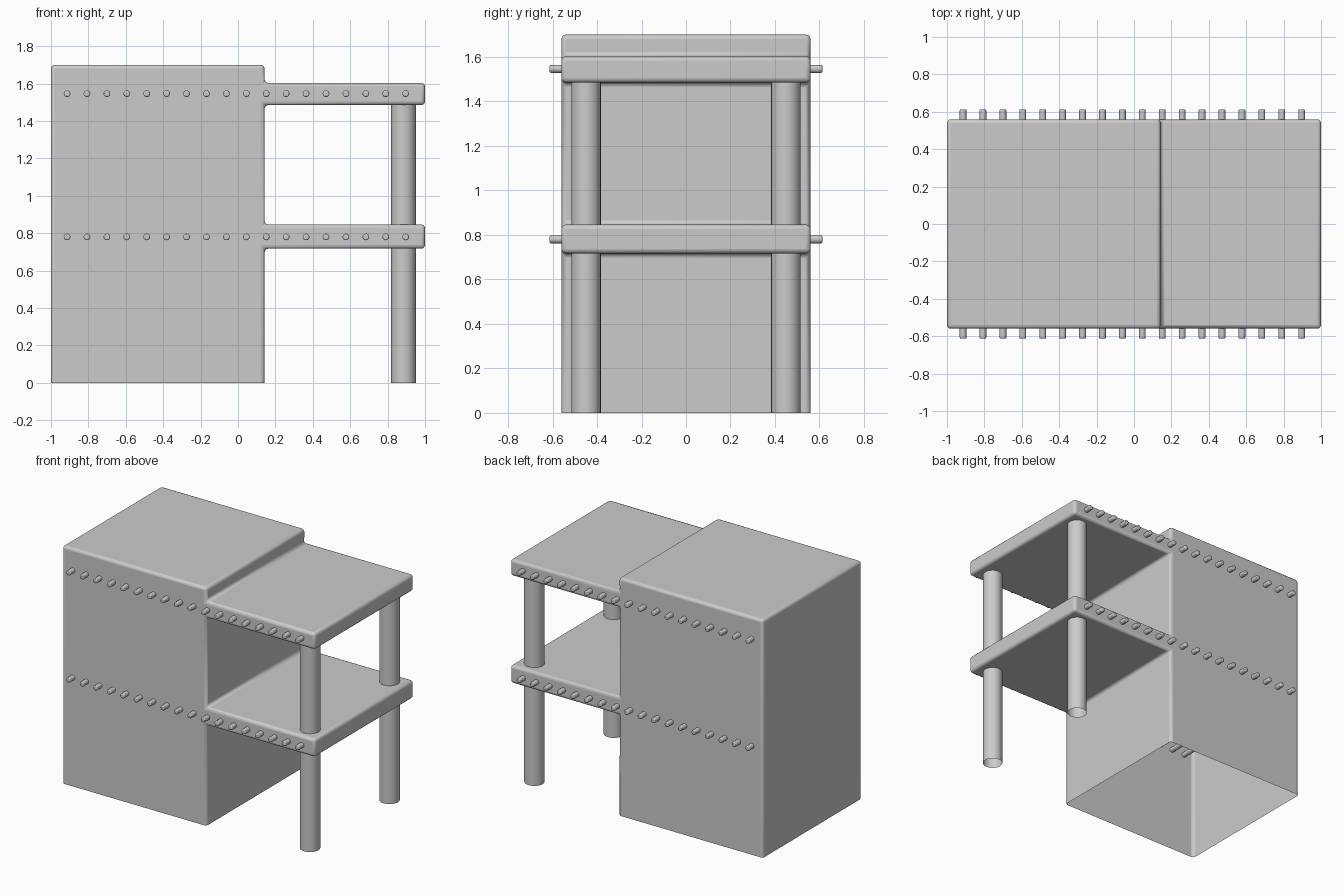
import bpy, bmesh, math
from mathutils import Matrix

if "Cube" in bpy.data.objects:
    bpy.data.objects.remove(bpy.data.objects["Cube"])

HALF_Y = 0.56


def make_object(name, bm, bevel=0.0, segments=3):
    mesh = bpy.data.meshes.new(name)
    bm.to_mesh(mesh)
    bm.free()
    ob = bpy.data.objects.new(name, mesh)
    bpy.context.collection.objects.link(ob)
    if bevel:
        mod = ob.modifiers.new("rounding", 'BEVEL')
        mod.width = bevel
        mod.segments = segments
        mod.limit_method = 'ANGLE'
        mod.angle_limit = math.radians(40)
    bpy.ops.object.select_all(action='DESELECT')
    bpy.context.view_layer.objects.active = ob
    ob.select_set(True)
    bpy.ops.object.shade_smooth_by_angle(angle=math.radians(40))
    return ob


# House body with two balcony slabs: side profile extruded across y, open underneath
profile = [(-1, 0), (0.142, 0), (0.142, 0.717), (1, 0.717), (1, 0.846), (0.142, 0.846),
           (0.142, 1.485), (1, 1.485), (1, 1.603), (0.142, 1.603), (0.142, 1.7), (-1, 1.7)]
bm = bmesh.new()
front = bm.faces.new([bm.verts.new((x, -HALF_Y, z)) for x, z in profile])
extruded = bmesh.ops.extrude_face_region(bm, geom=[front])["geom"]
bmesh.ops.translate(bm, vec=(0, 2 * HALF_Y, 0),
                    verts=[g for g in extruded if isinstance(g, bmesh.types.BMVert)])
bmesh.ops.recalc_face_normals(bm, faces=bm.faces)
underside = [f for f in bm.faces if all(v.co.z < 0.001 for v in f.verts)]
bmesh.ops.delete(bm, geom=underside, context='FACES_ONLY')
make_object("house_body", bm, bevel=0.02)

# Balcony columns, open tubes running through the lower slab
for side, label in ((-1, "front"), (1, "back")):
    bm = bmesh.new()
    bmesh.ops.create_cone(bm, cap_ends=False, segments=32, radius1=0.066, radius2=0.066,
                          depth=1.52, matrix=Matrix.Translation((0.885, side * 0.449, 0.76)))
    make_object(label + "_column", bm)

# Rows of floor beams running right through, ends poking out of both walls
turn = Matrix.Rotation(math.radians(90), 4, 'X')
for z, label in ((0.78, "lower"), (1.546, "upper")):
    bm = bmesh.new()
    for i in range(18):
        place = Matrix.Translation((-0.914 + i * 0.1065, 0, z)) @ turn
        bmesh.ops.create_cone(bm, cap_ends=True, segments=16, radius1=0.018, radius2=0.018,
                              depth=1.226, matrix=place)
    make_object(label + "_beams", bm, bevel=0.006, segments=2)
